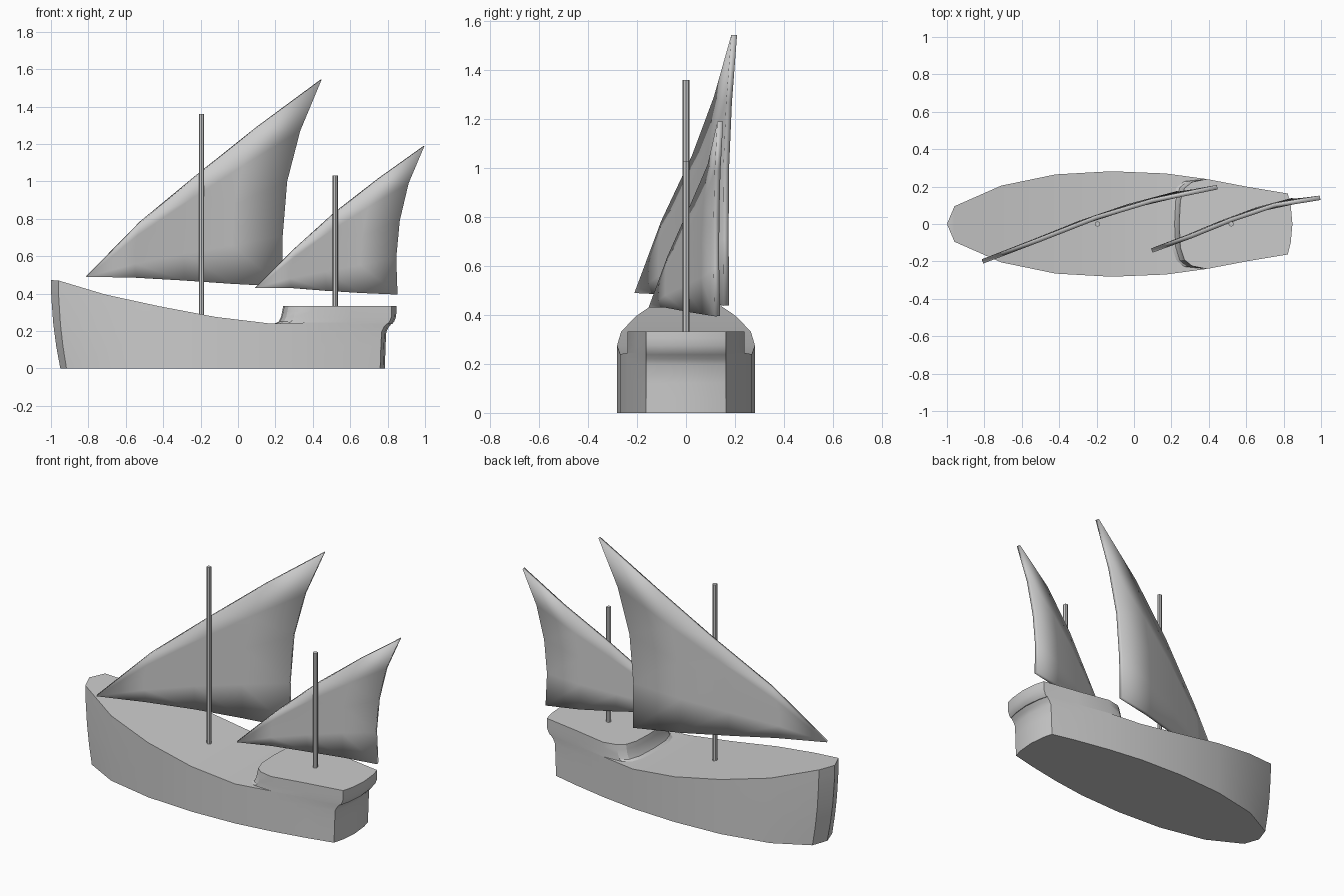
import bpy, bmesh, math

if "Cube" in bpy.data.objects:
    bpy.data.objects.remove(bpy.data.objects["Cube"])


def finish(name, bm):
    bmesh.ops.remove_doubles(bm, verts=bm.verts, dist=1e-5)
    bmesh.ops.recalc_face_normals(bm, faces=bm.faces)
    me = bpy.data.meshes.new(name)
    bm.to_mesh(me)
    bm.free()
    ob = bpy.data.objects.new(name, me)
    bpy.context.collection.objects.link(ob)
    bpy.ops.object.select_all(action='DESELECT')
    ob.select_set(True)
    bpy.context.view_layer.objects.active = ob
    bpy.ops.object.shade_smooth_by_angle(angle=math.radians(30))
    return ob


def loft(name, rings):
    """Skin stacked half outlines on both sides and cap top and bottom."""
    bm = bmesh.new()
    sides = [[[bm.verts.new((x, s * y, z)) for x, y, z in r] for r in rings]
             for s in (1, -1)]
    n = len(rings[0])
    for g in sides:
        for a, b in zip(g, g[1:]):
            for i in range(n - 1):
                bm.faces.new((a[i], a[i + 1], b[i + 1], b[i]))
    for k in (0, -1):
        p, q = sides[0][k], sides[1][k]
        for i in range(n - 1):
            bm.faces.new((p[i], p[i + 1], q[i + 1], q[i]))
    return finish(name, bm)


# Hull: half outline as x, y, sheer height
stern = [(.76, .163), (.776, .1), (.785, 0)]
outline = [(-1, 0, .472), (-.96, .095, .47), (-.71, .205, .395), (-.42, .265, .332),
           (-.12, .282, .275), (.17, .27, .24), (.39, .24, .245), (.6, .2, .245)]
outline += [(x, y, .245) for x, y in stern]
rings = []
for t, flare in ((0, 0), (.25, .002), (.5, .004), (.8, .008), (.9, .02), (1, .042)):
    ring = []
    for x, y, top in outline:
        bow = max(0, (-.71 - x) / .29)
        ring.append((x + .05 * bow * (1 - t) ** 2 + (flare if x > .7 else 0), y, top * t))
    rings.append(ring)
loft("hull", rings)

# Raised aft deck with a hollow front wall and overhanging stern
front = [(.222, 0), (.228, .125), (.25, .195), (.29, .228)]
rings = []
for z, lean, flare in ((.238, -.03, .04), (.25, -.005, .05), (.275, .008, .06),
                       (.305, .014, .062), (.333, .02, .062)):
    ring = [(x + lean, y - .2 * max(0, lean) * (y > .15), z) for x, y in front]
    ring += [(.39, .24, z), (.6, .2, z)]
    ring += [(x + flare, y, z) for x, y in stern]
    rings.append(ring)
loft("aft_deck", rings)

# Masts
for name, x, z0, z1 in (("main_mast", -.195, .25, 1.36), ("aft_mast", .52, .3, 1.03)):
    bm = bmesh.new()
    bmesh.ops.create_cone(bm, cap_ends=True, segments=8, radius1=.014, radius2=.014,
                          depth=z1 - z0)
    bmesh.ops.translate(bm, verts=bm.verts, vec=(x, 0, (z0 + z1) / 2))
    finish(name, bm)


def interp(xs, ys, x):
    for i in range(len(xs) - 1):
        if x <= xs[i + 1] or i == len(xs) - 2:
            f = (x - xs[i]) / (xs[i + 1] - xs[i])
            return ys[i] + f * (ys[i + 1] - ys[i])


def sail(name, yard, foot, leech, bend, belly):
    """Triangular curved patch; all edges are x, z points, bend gives y along the yard."""
    bm = bmesh.new()
    n = len(yard)
    xs = [p[0] for p in yard]
    grid = []
    for j in range(n):
        v = j / (n - 1)
        row = []
        for i in range(n):
            u = i / (n - 1)
            x, z = (yard[i][k] * (1 - v) + foot[i][k] * v
                    + u * (leech[j][k] - yard[-1][k] * (1 - v) - foot[-1][k] * v)
                    for k in (0, 1))
            row.append(bm.verts.new((x, interp(xs, bend, x) + belly * u * v, z)))
        grid.append(row)
    for a, b in zip(grid, grid[1:]):
        for i in range(n - 1):
            bm.faces.new((a[i], a[i + 1], b[i + 1], b[i]))
    ob = finish(name, bm)
    mod = ob.modifiers.new("thickness", 'SOLIDIFY')
    mod.thickness = .024
    mod.offset = 0


# Lateen sails
sail("main_sail",
     [(-.81, .49), (-.52, .785), (-.2, 1.05), (.1, 1.29), (.445, 1.545)],
     [(-.81, .49), (-.55, .485), (-.29, .47), (-.03, .452), (.235, .438)],
     [(.445, 1.545), (.33, 1.27), (.26, 1.0), (.236, .71), (.235, .438)],
     [-.2, -.09, .035, .125, .197], .012)
sail("aft_sail",
     [(.095, .43), (.305, .64), (.52, .835), (.75, 1.015), (.995, 1.19)],
     [(.095, .43), (.28, .43), (.47, .415), (.66, .403), (.85, .395)],
     [(.995, 1.19), (.91, .99), (.862, .79), (.843, .59), (.85, .395)],
     [-.142, -.065, .022, .1, .14], .012)
